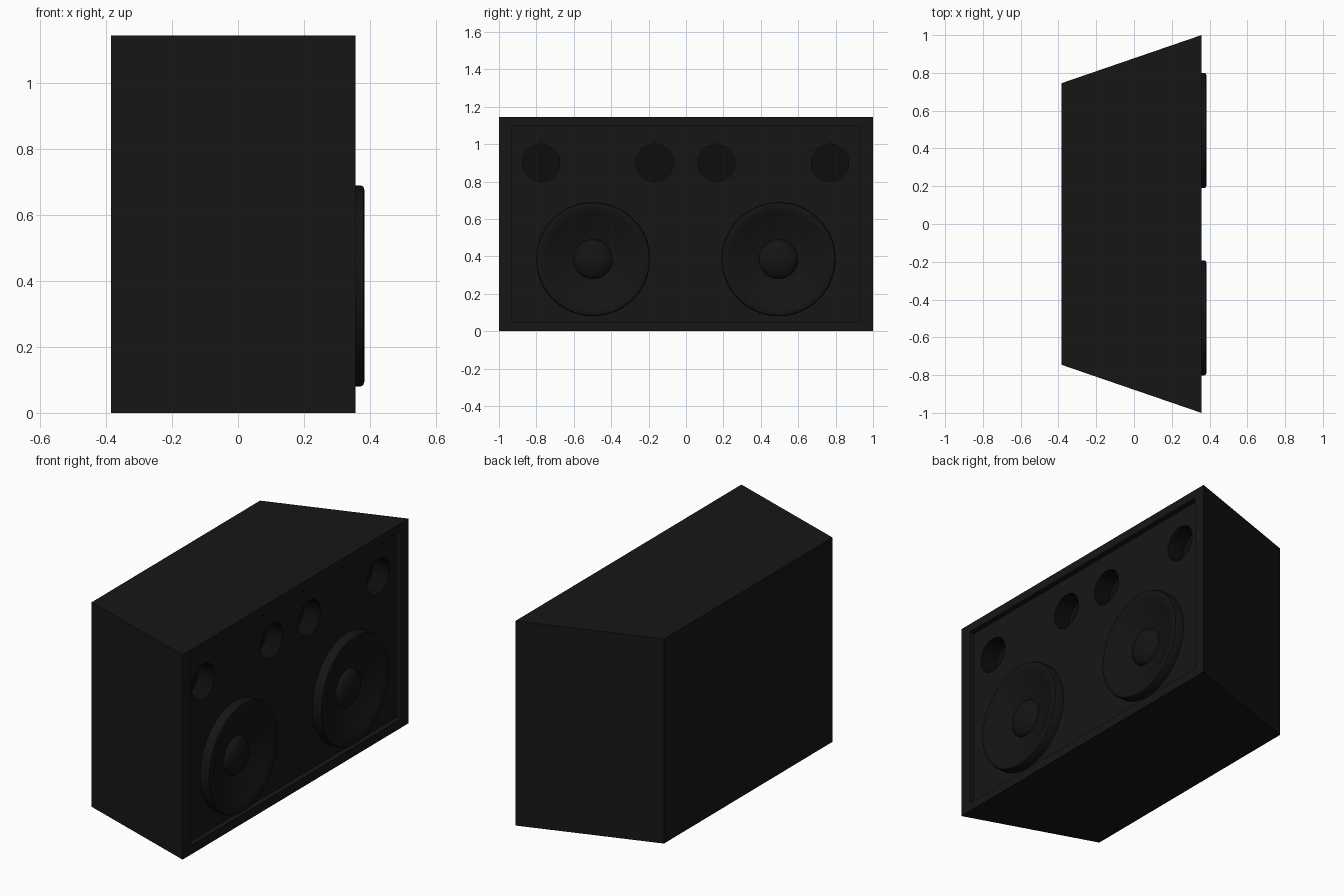
import bpy, bmesh, math

if "Cube" in bpy.data.objects:
    bpy.data.objects.remove(bpy.data.objects["Cube"])

PANEL_X = 0.327    # recessed baffle plane
FRONT_X = 0.357    # front rim of the cabinet


def material(name, v):
    m = bpy.data.materials.new(name)
    m.diffuse_color = (v, v, v, 1)
    m.use_nodes = True
    m.node_tree.nodes["Principled BSDF"].inputs["Base Color"].default_value = m.diffuse_color
    return m


BODY = material("black_body", 0.008)
CONE = material("black_cone", 0.007)
DARK = material("dark_port", 0.004)


def finish(name, bm, mat, smooth=False):
    bmesh.ops.remove_doubles(bm, verts=bm.verts, dist=1e-5)
    bmesh.ops.recalc_face_normals(bm, faces=bm.faces)
    mesh = bpy.data.meshes.new(name)
    bm.to_mesh(mesh)
    bm.free()
    mesh.materials.append(mat)
    ob = bpy.data.objects.new(name, mesh)
    bpy.context.collection.objects.link(ob)
    if smooth:
        bpy.ops.object.select_all(action='DESELECT')
        ob.select_set(True)
        bpy.context.view_layer.objects.active = ob
        bpy.ops.object.shade_smooth_by_angle(angle=math.radians(35))
    return ob


def lathe(name, profile, y, z, mat, flip=False):
    """Spin (radius, x) points around an x-parallel axis through y, z."""
    bm = bmesh.new()
    vs = [bm.verts.new((x, y + r, z)) for r, x in profile]
    es = [bm.edges.new(p) for p in zip(vs, vs[1:])]
    bmesh.ops.spin(bm, geom=vs + es, cent=(0, y, z), axis=(1, 0, 0),
                   angle=math.tau, steps=64)
    ob = finish(name, bm, mat, True)
    if flip:
        ob.data.flip_normals()
    return ob


# cabinet: tapered box with a recessed front baffle
loops = [(-0.385, 0.745, 0, 1.145), (FRONT_X, 1.0, 0, 1.145),
         (FRONT_X, 0.93, 0.05, 1.097), (PANEL_X, 0.93, 0.05, 1.097)]
bm = bmesh.new()
rings = [[bm.verts.new((x, y, z)) for y, z in
          ((-w, lo), (w, lo), (w, hi), (-w, hi))] for x, w, lo, hi in loops]
for a, b in zip(rings, rings[1:]):
    for i in range(4):
        j = (i + 1) % 4
        bm.faces.new((a[i], a[j], b[j], b[i]))
bm.faces.new(rings[0])
bm.faces.new(rings[-1])
cabinet = finish("cabinet", bm, BODY)

# bass ports: holes cut in the baffle, with dark liners
DEPTH = 0.1
for i, y in enumerate((-0.775, -0.168, 0.162, 0.77)):
    cutter = lathe(f"port_cutter_{i}",
                   [(0, PANEL_X - DEPTH - 0.002), (0.1, PANEL_X - DEPTH - 0.002),
                    (0.1, 0.4), (0, 0.4)], y, 0.9, DARK)
    cutter.hide_render = True
    cutter.hide_set(True)
    mod = cabinet.modifiers.new("port", 'BOOLEAN')
    mod.object = cutter
    mod.operation = 'DIFFERENCE'
    mod.solver = 'EXACT'
    lathe(f"port_liner_{i}", [(0.099, PANEL_X), (0.099, PANEL_X - DEPTH),
                              (0, PANEL_X - DEPTH)], y, 0.9, DARK, True)

# woofers: raised rim, shallow cone and domed dust cap
for side, y in (("left", -0.497), ("right", 0.495)):
    rim = [(0.305, PANEL_X), (0.305, 0.372), (0.301, 0.38), (0.292, 0.383),
           (0.275, 0.382), (0.25, 0.374), (0.235, 0.366), (0.1, PANEL_X + 0.004)]
    lathe(f"woofer_cone_{side}", rim, y, 0.385, CONE)
    cap = [(0.105 * math.cos(t), PANEL_X + 0.004 + 0.045 * math.sin(t))
           for t in (k * math.pi / 16 for k in range(9))]
    lathe(f"dust_cap_{side}", cap, y, 0.385, CONE)


# open shells: make sure they face forward
for ob in bpy.data.objects:
    if ob.name.startswith(("woofer", "dust")):
        if sum(p.normal.x * p.area for p in ob.data.polygons) < 0:
            ob.data.flip_normals()
    elif ob.name.startswith("port_liner"):
        if sum(p.normal.x * p.area for p in ob.data.polygons) < 0:
            ob.data.flip_normals()
